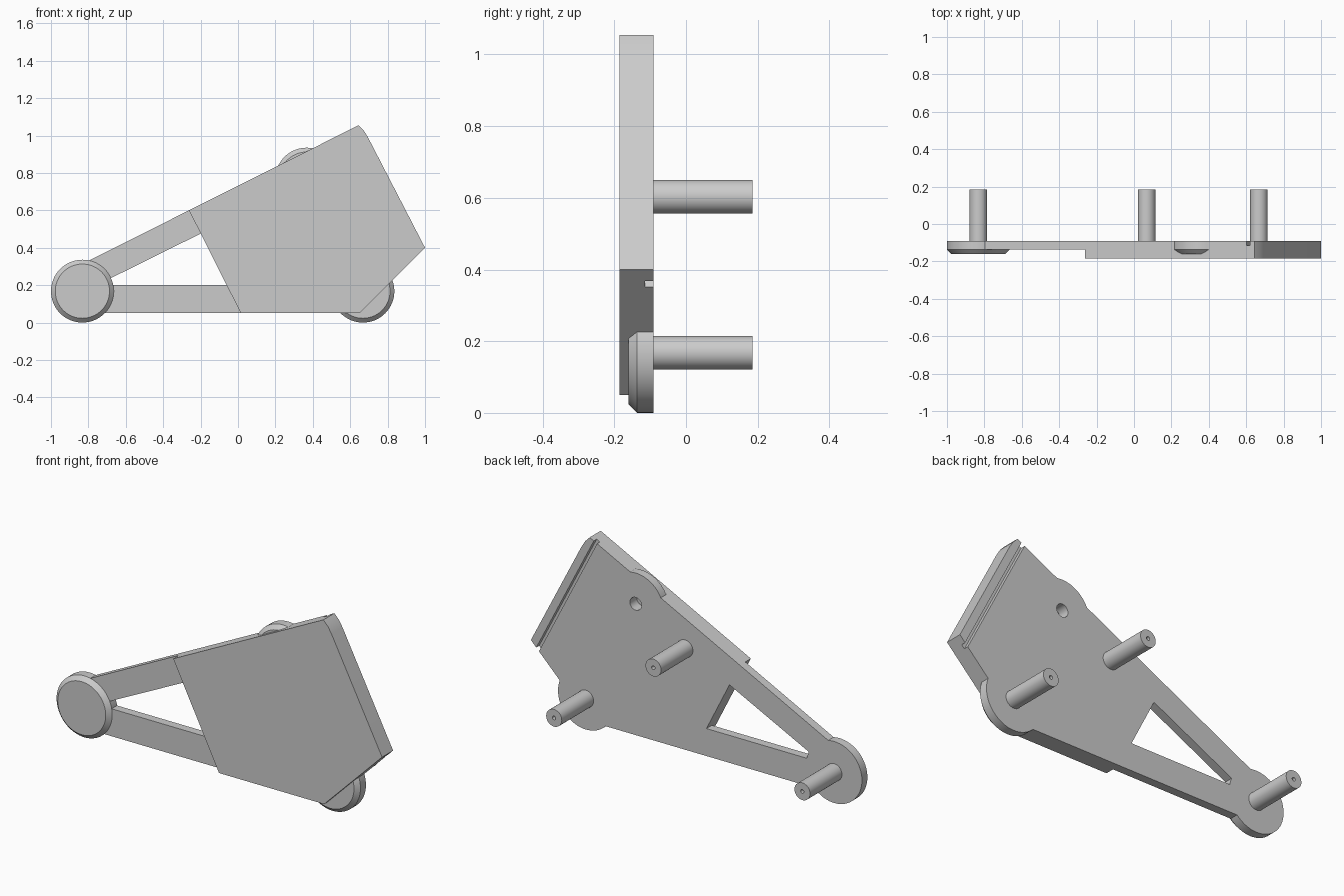
import bpy
import bmesh
from math import cos, sin, tau
from mathutils import Vector

cube = bpy.data.objects.get("Cube")
if cube:
    bpy.data.objects.remove(cube, do_unlink=True)

grey = bpy.data.materials.new("plain grey")
grey.use_nodes = True
GREY = (0.6, 0.6, 0.6, 1)
grey.diffuse_color = GREY
grey.node_tree.nodes["Principled BSDF"].inputs["Base Color"].default_value = GREY

BACK = -0.09       # shared rear face
ARM_FRONT = -0.137
DISC_FRONT = -0.16
COVER_FRONT = -0.185
PIN_END = 0.185


def loft(name, sections):
    """Solid through matching rings, each given as (outline in x and z, y)."""
    bm = bmesh.new()
    rings = [[bm.verts.new((x, y, z)) for x, z in pts] for pts, y in sections]
    for a, b in zip(rings, rings[1:]):
        for i in range(len(a)):
            j = (i + 1) % len(a)
            bm.faces.new((a[i], a[j], b[j], b[i]))
    bm.faces.new(rings[0])
    bm.faces.new(rings[-1])
    bmesh.ops.recalc_face_normals(bm, faces=bm.faces)
    mesh = bpy.data.meshes.new(name)
    bm.to_mesh(mesh)
    bm.free()
    mesh.materials.append(grey)
    obj = bpy.data.objects.new(name, mesh)
    bpy.context.collection.objects.link(obj)
    return obj


def plate(name, pts, front, back=BACK):
    return loft(name, [(pts, front), (pts, back)])


def circle(centre, r, n=64):
    return [(centre[0] + r * cos(tau * i / n), centre[1] + r * sin(tau * i / n))
            for i in range(n)]


def activate(obj):
    bpy.ops.object.select_all(action='DESELECT')
    obj.select_set(True)
    bpy.context.view_layer.objects.active = obj


def combine(obj, other, operation):
    """Apply a boolean and discard the second solid."""
    activate(obj)
    mod = obj.modifiers.new("boolean", 'BOOLEAN')
    mod.operation = operation
    mod.solver = 'EXACT'
    mod.object = other
    bpy.ops.object.modifier_apply(modifier=mod.name)
    bpy.data.objects.remove(other, do_unlink=True)


def smooth(obj):
    activate(obj)
    bpy.ops.object.shade_smooth_by_angle(angle=0.4)


left_hub, right_hub, top_hub = (-0.832, 0.168), (0.668, 0.168), (0.367, 0.767)
middle = (0.068, 0.603)

# Thick cover with a clipped upper corner
frame = plate("frame", [(-0.262, 0.6), (0.645, 1.055), (0.673, 1.026), (0.695, 0.99),
                        (1.0, 0.4), (0.65, 0.05), (0.015, 0.05)], COVER_FRONT)

# Two thin arms reaching the far hub
upper_arm = plate("upper_arm", [(-0.832, 0.314), (-0.262, 0.6), (-0.15, 0.6),
                                (-0.1, 0.525), (-0.832, 0.162)], ARM_FRONT)
lower_arm = plate("lower_arm", [(-0.832, 0.05), (0.015, 0.05), (0.05, 0.2),
                                (-0.832, 0.2)], ARM_FRONT)
for arm in (upper_arm, lower_arm):
    combine(frame, arm, 'UNION')

# Round hubs with a chamfered front
for hub in (left_hub, right_hub, top_hub):
    disc = loft("hub", [(circle(hub, 0.145), DISC_FRONT),
                        (circle(hub, 0.168), ARM_FRONT),
                        (circle(hub, 0.168), BACK)])
    combine(frame, disc, 'UNION')

# Blind hole in the top hub
combine(frame, plate("hole_cutter", circle(top_hub, 0.035, 32), -0.15, 0), 'DIFFERENCE')

# Groove along the slanted edge of the rear face
start, end = Vector((0.56, 1.135)), Vector((1.016, 0.25))
along = (end - start).normalized()
half = Vector((-along.y, along.x)) * 0.011
groove = [tuple(p) for p in (start + half, end + half, end - half, start - half)]
combine(frame, plate("groove_cutter", groove, BACK - 0.025, 0), 'DIFFERENCE')
smooth(frame)

# Rear pins with a small bore in the tip
for name, spot in (("left_pin", left_hub), ("middle_pin", middle), ("right_pin", right_hub)):
    rim, bore = circle(spot, 0.047, 48), circle(spot, 0.01, 48)
    pin = loft(name, [(rim, BACK - 0.01), (rim, PIN_END),
                      (bore, PIN_END), (bore, PIN_END - 0.06)])
    smooth(pin)
